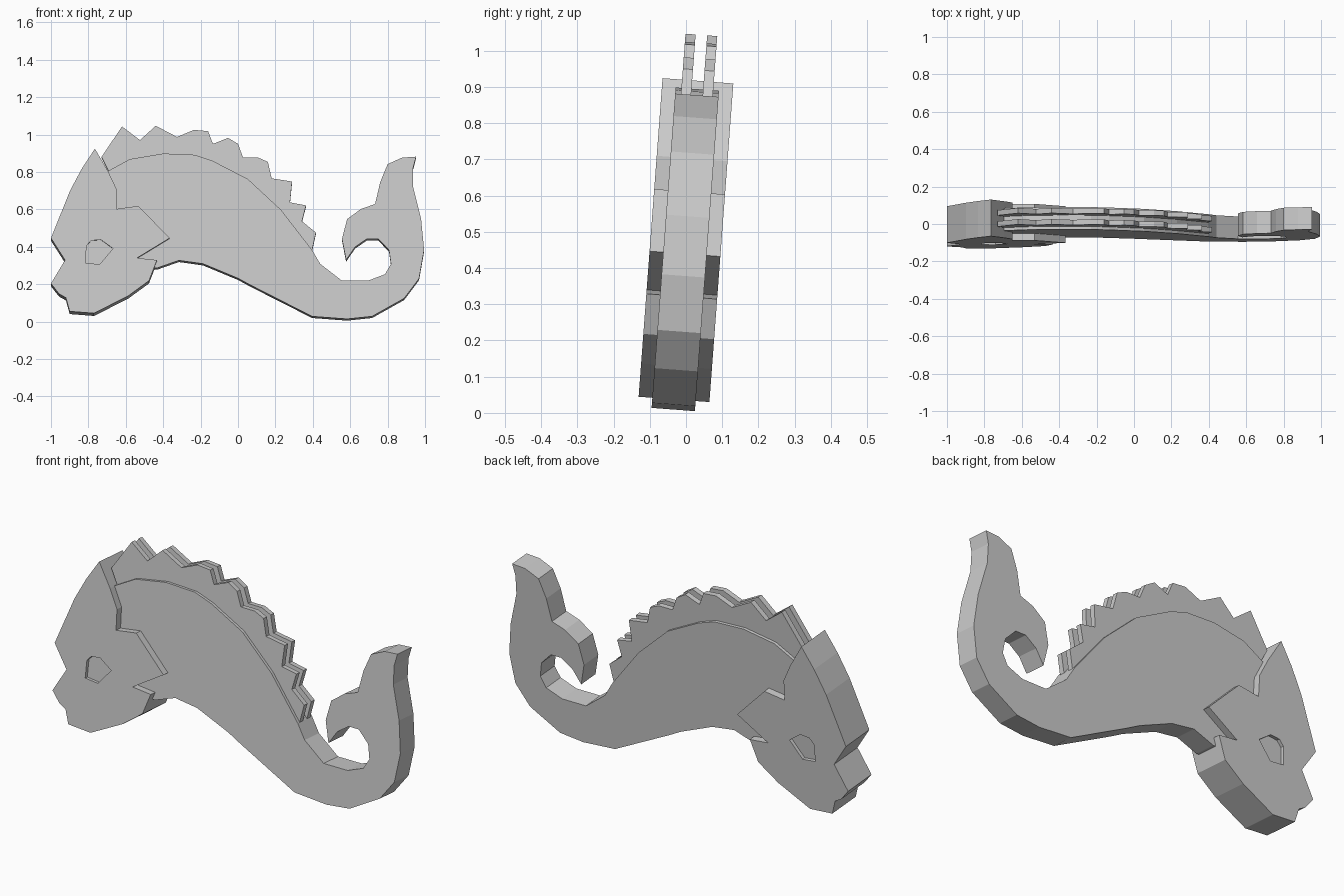
import bpy, bmesh
from mathutils import Matrix

TILT = Matrix.Translation((0, 0, 0.478)) @ Matrix.Rotation(-0.075, 4, 'X') @ Matrix.Translation((0, 0, -0.48))


def plate(name, pts, y0, y1):
    """Extrude an x/z outline from y0 to y1, leaning with the whole model."""
    bm = bmesh.new()
    face = bm.faces.new([bm.verts.new((x, y0, z)) for x, z in pts])
    ext = bmesh.ops.extrude_face_region(bm, geom=[face], use_keep_orig=True)
    verts = [g for g in ext['geom'] if isinstance(g, bmesh.types.BMVert)]
    bmesh.ops.translate(bm, verts=verts, vec=(0, y1 - y0, 0))
    bmesh.ops.recalc_face_normals(bm, faces=bm.faces)
    bm.transform(TILT)
    me = bpy.data.meshes.new(name)
    bm.to_mesh(me)
    bm.free()
    ob = bpy.data.objects.new(name, me)
    bpy.context.collection.objects.link(ob)
    return ob


# Body with curled tail
body = [(-.65, .30), (-.433, .283), (-.316, .324), (-.187, .306), (0, .228), (.07, .19),
        (.396, .024), (.583, .010), (.717, .024), (.888, .120), (.968, .226), (.995, .38),
        (.979, .545), (.936, .72), (.936, .818), (.952, .88), (.877, .875), (.80, .84),
        (.76, .743), (.733, .626), (.658, .60), (.583, .545), (.556, .438), (.578, .326),
        (.626, .396), (.69, .44), (.749, .44), (.807, .38), (.818, .305), (.786, .25),
        (.695, .215), (.556, .215), (.44, .305), (.396, .38), (.23, .595), (.053, .76),
        (-.134, .857), (-.23, .89), (-.40, .897), (-.578, .867), (-.695, .803), (-.70, .50)]
plate("body", body, -.06, .06)

# Head with cheek flaps
head = [(-.765, .92), (-.695, .80), (-.65, .705), (-.65, .597), (-.533, .613), (-.365, .441),
        (-.54, .334), (-.433, .323), (-.476, .212), (-.588, .13), (-.77, .038), (-.90, .048),
        (-.92, .121), (-.957, .142), (-1, .197), (-.925, .323), (-1, .441), (-.898, .695),
        (-.834, .815)]
head_ob = plate("head", head, -.098, .098)

# Eye recesses on both sides
eye = [(-.815, .308), (-.810, .40), (-.785, .428), (-.733, .432), (-.668, .385), (-.74, .30)]
for side in (-1, 1):
    cutter = plate("eye_cutter", eye, side * .08, side * .15)
    cutter.hide_render = True
    cutter.hide_viewport = True
    mod = head_ob.modifiers.new("eye", 'BOOLEAN')
    mod.operation = 'DIFFERENCE'
    mod.solver = 'EXACT'
    mod.object = cutter

# Pair of jagged back fins
fin = [(-.73, .88), (-.62, 1.043), (-.524, .97), (-.44, 1.047), (-.326, .987), (-.235, 1.025),
       (-.16, 1.018), (-.134, .95), (-.053, .982), (0, .95), (.027, .877), (.107, .877),
       (.16, .853), (.18, .765), (.289, .748), (.278, .636), (.364, .62), (.342, .535),
       (.417, .474), (.396, .38), (.20, .55), (-.13, .80), (-.40, .85), (-.68, .78)]
for side, label in ((-1, "front"), (1, "rear")):
    plate("back_fin_" + label, fin, side * .016, side * .044)
